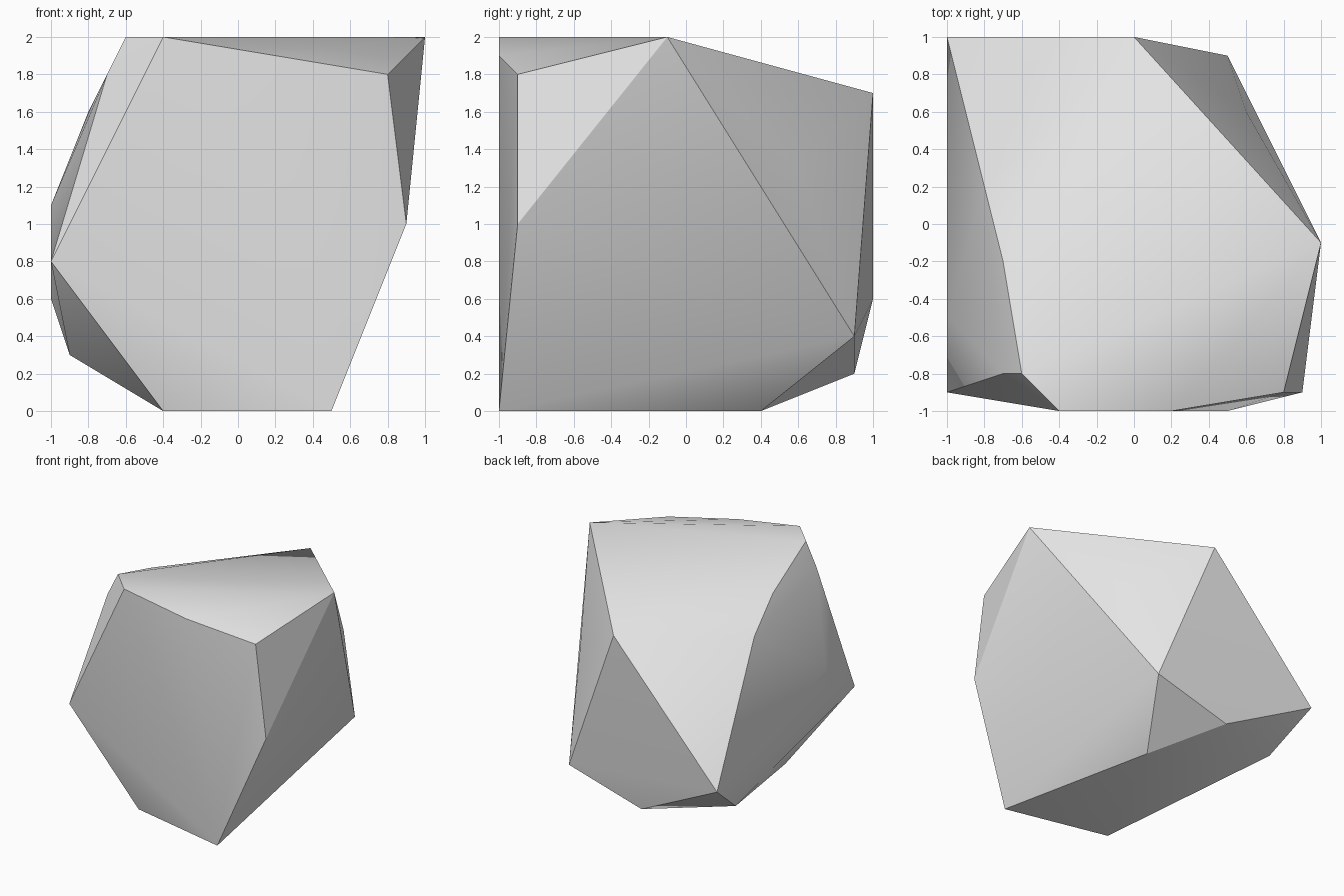
import bpy
import bmesh
import math

cube = bpy.data.objects.get("Cube")
if cube:
    bpy.data.objects.remove(cube, do_unlink=True)

# Corner points of the boulder, grouped by side
top_corners = [(1, -.1, 2), (0, 1, 1.7), (-.6, -.8, 2), (-.4, -1, 2),
               (.2, -1, 1.9), (.8, -.9, 1.8)]
left_slope = [(-.7, -.8, 1.8), (-.7, -.2, 1.8), (-.8, .2, 1.6),
              (-1, -.5, 1.1), (-1, -.9, .8), (-1, 1, .6)]
right_slope = [(.9, -.9, 1), (.6, .6, 1.3), (.5, .9, .4)]
base_corners = [(-.9, .6, .3), (-.2, .9, .2), (.2, .4, 0),
                (.5, -1, 0), (-.4, -.8, 0)]

# Wrap the corners in a convex skin
bm = bmesh.new()
for point in top_corners + left_slope + right_slope + base_corners:
    bm.verts.new(point)
bmesh.ops.convex_hull(bm, input=bm.verts[:])
bmesh.ops.recalc_face_normals(bm, faces=bm.faces[:])
mesh = bpy.data.meshes.new("boulder")
bm.to_mesh(mesh)
bm.free()

boulder = bpy.data.objects.new("boulder", mesh)
bpy.context.collection.objects.link(boulder)

# Plain grey stone
stone = bpy.data.materials.new("grey stone")
stone.use_nodes = True
colour = (.8, .8, .8, 1)
stone.diffuse_color = colour
for node in stone.node_tree.nodes:
    if node.type == 'BSDF_PRINCIPLED':
        node.inputs["Base Color"].default_value = colour
mesh.materials.append(stone)

# Soft shading across shallow edges, crisp ridges elsewhere
bpy.ops.object.select_all(action='DESELECT')
boulder.select_set(True)
bpy.context.view_layer.objects.active = boulder
bpy.ops.object.shade_smooth_by_angle(angle=math.radians(30))
